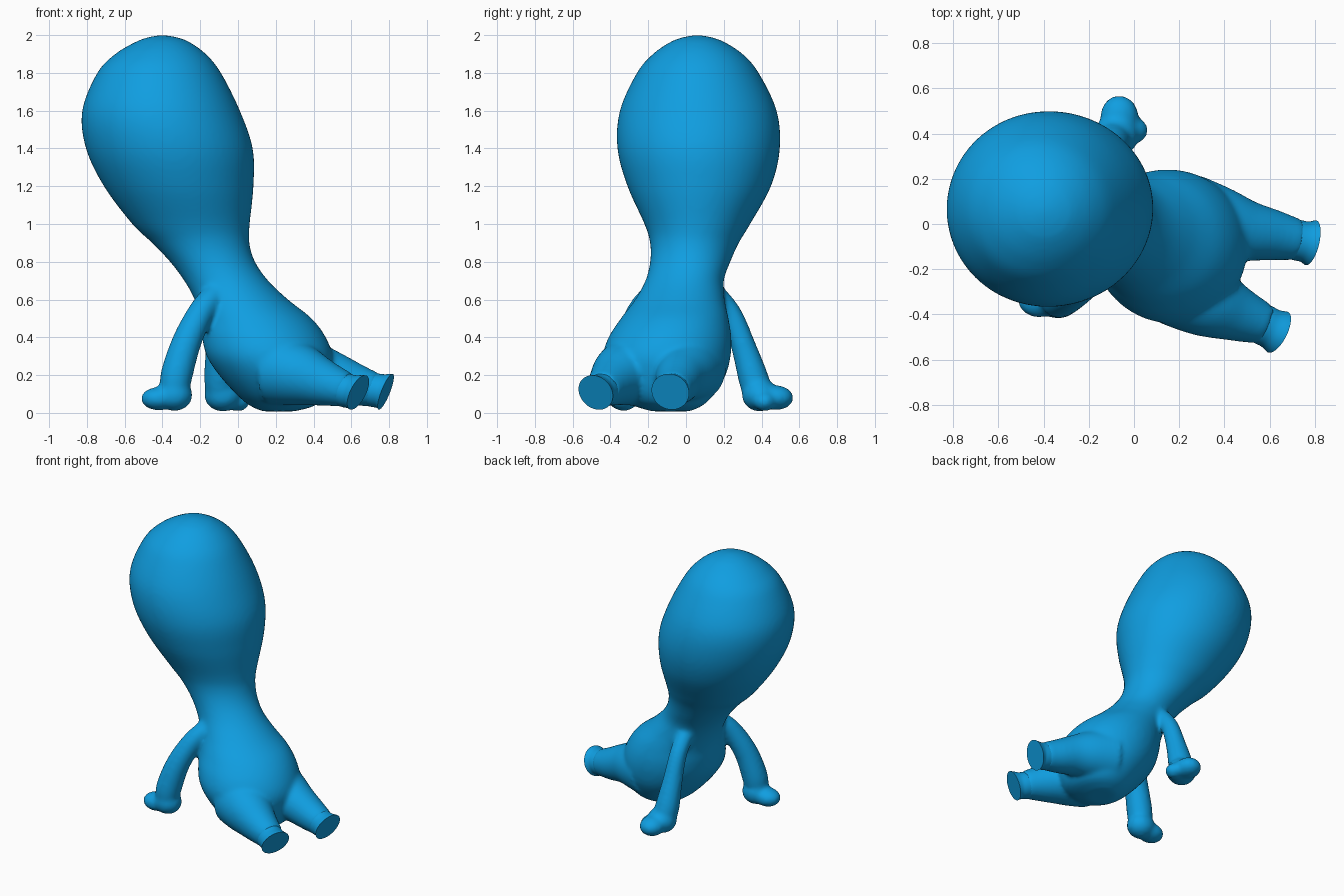
import bpy, bmesh, math
from mathutils import Vector

if "Cube" in bpy.data.objects:
    bpy.data.objects.remove(bpy.data.objects["Cube"])

blue = bpy.data.materials.new("sky blue")
blue.diffuse_color = (0.005, 0.342, 0.75, 1)
blue.use_nodes = True
blue.node_tree.nodes["Principled BSDF"].inputs["Base Color"].default_value = blue.diffuse_color


def spline(rows, steps=6):
    """Catmull-Rom interpolation through rows of numbers."""
    rows = [Vector(r) for r in rows]
    pts = [rows[0]] + rows + [rows[-1]]
    out = []
    for i in range(1, len(pts) - 2):
        a, b, c, d = pts[i - 1:i + 3]
        for s in range(steps):
            t = s / steps
            out.append(0.5 * (2 * b + (c - a) * t + (2 * a - 5 * b + 4 * c - d) * t ** 2
                              + (3 * b - a - 3 * c + d) * t ** 3))
    return out + [rows[-1]]


def loft(name, rings, sides=40):
    """rings: (centre, half axis u, half axis v)."""
    bm = bmesh.new()
    loops = []
    for c, u, v in rings:
        loops.append([bm.verts.new(c + u * math.cos(2 * math.pi * k / sides)
                                   + v * math.sin(2 * math.pi * k / sides)) for k in range(sides)])
    for a, b in zip(loops, loops[1:]):
        for k in range(sides):
            j = (k + 1) % sides
            bm.faces.new((a[k], a[j], b[j], b[k]))
    bm.faces.new(loops[0][::-1])
    bm.faces.new(loops[-1])
    bmesh.ops.recalc_face_normals(bm, faces=bm.faces[:])
    me = bpy.data.meshes.new(name)
    bm.to_mesh(me)
    bm.free()
    me.materials.append(blue)
    ob = bpy.data.objects.new(name, me)
    bpy.context.collection.objects.link(ob)
    return ob


def limb(name, rows, end_normal=None):
    """Round tube through rows of (x, y, z, radius)."""
    p = spline(rows)
    rings = []
    for i, q in enumerate(p):
        t = (p[min(i + 1, len(p) - 1)].xyz - p[max(i - 1, 0)].xyz).normalized()
        if end_normal:
            f = (i / (len(p) - 1)) ** 2
            t = t.lerp(Vector(end_normal).normalized(), f).normalized()
        u = t.cross(Vector((0.3, 1, 0.1))).normalized()
        rings.append((q.xyz, u * q[3], t.cross(u) * q[3]))
    return loft(name, rings)


def ball(name, loc, scale, turn=0):
    bpy.ops.mesh.primitive_uv_sphere_add(segments=32, ring_count=16, location=loc,
                                         rotation=(0, 0, math.radians(turn)))
    ob = bpy.context.object
    ob.name = name
    ob.scale = scale
    ob.data.materials.append(blue)
    return ob


# Head and torso: level slices (z, x min, x max, y min, y max)
profile = [
    (0.008, 0.13, 0.30, -0.18, 0.02), (0.04, 0.06, 0.41, -0.28, 0.09),
    (0.1, -0.01, 0.46, -0.36, 0.15), (0.2, -0.10, 0.49, -0.42, 0.21),
    (0.3, -0.165, 0.50, -0.44, 0.236), (0.4, -0.19, 0.465, -0.41, 0.24),
    (0.5, -0.20, 0.39, -0.345, 0.225), (0.6, -0.23, 0.265, -0.27, 0.205),
    (0.7, -0.285, 0.16, -0.215, 0.20), (0.8, -0.36, 0.09, -0.19, 0.235),
    (0.9, -0.455, 0.06, -0.19, 0.28), (1.0, -0.56, 0.062, -0.22, 0.34),
    (1.2, -0.71, 0.082, -0.31, 0.45), (1.4, -0.805, 0.078, -0.363, 0.497),
    (1.6, -0.825, 0.01, -0.35, 0.48), (1.8, -0.745, -0.09, -0.26, 0.385),
    (1.9, -0.65, -0.17, -0.175, 0.30), (1.965, -0.54, -0.26, -0.08, 0.20),
    (1.99, -0.47, -0.33, -0.01, 0.13), (2.0, -0.41, -0.39, 0.05, 0.07)]
body = loft("body", [(Vector(((a + b) / 2, (c + d) / 2, z)), Vector(((b - a) / 2, 0, 0)),
                      Vector((0, (d - c) / 2, 0))) for z, a, b, c, d in spline(profile)], 64)

parts = [
    # Thighs and shins
    limb("front_leg", [(0.2, -0.27, 0.23, 0.19), (0.33, -0.34, 0.2, 0.165),
                       (0.45, -0.395, 0.16, 0.126), (0.58, -0.445, 0.12, 0.09)]),
    limb("rear_leg", [(0.25, 0.03, 0.24, 0.19), (0.38, 0.0, 0.22, 0.165),
                      (0.5, -0.03, 0.19, 0.135), (0.62, -0.05, 0.15, 0.112),
                      (0.73, -0.072, 0.12, 0.09)]),
    # Arms propped on the ground
    limb("front_arm", [(-0.12, -0.17, 0.62, 0.07), (-0.19, -0.24, 0.54, 0.07),
                       (-0.27, -0.30, 0.38, 0.078), (-0.325, -0.33, 0.2, 0.085),
                       (-0.335, -0.335, 0.1, 0.075)]),
    limb("rear_arm", [(-0.1, 0.15, 0.63, 0.06), (-0.105, 0.24, 0.52, 0.058),
                      (-0.105, 0.305, 0.35, 0.066), (-0.1, 0.355, 0.19, 0.08),
                      (-0.09, 0.38, 0.1, 0.078)]),
    # Hands: palm, finger mitt and thumb
    ball("front_palm", (-0.335, -0.33, 0.095), (0.095, 0.09, 0.085)),
    ball("front_mitt", (-0.42, -0.335, 0.075), (0.095, 0.08, 0.062)),
    ball("rear_palm", (-0.08, 0.39, 0.095), (0.1, 0.095, 0.088)),
    ball("rear_mitt", (-0.065, 0.475, 0.08), (0.085, 0.095, 0.066)),
    ball("rear_thumb", (0.0, 0.415, 0.06), (0.062, 0.06, 0.052)),
]

# Fuse the parts into one soft skin
bpy.ops.object.select_all(action='DESELECT')
for ob in parts + [body]:
    ob.select_set(True)
bpy.context.view_layer.objects.active = body
bpy.ops.object.join()
rm = body.modifiers.new("fuse", 'REMESH')
rm.mode = 'VOXEL'
rm.voxel_size = 0.014
rm.use_smooth_shade = True
sm = body.modifiers.new("soften", 'SMOOTH')
sm.factor = 0.5
sm.iterations = 10
for m in ("fuse", "soften"):
    bpy.ops.object.modifier_apply(modifier=m)

# Flat-ended feet with a slight flare
feet = [
    limb("front_foot", [(0.53, -0.425, 0.132, 0.09), (0.575, -0.447, 0.118, 0.09),
                        (0.605, -0.462, 0.112, 0.09), (0.636, -0.478, 0.108, 0.1)],
         (0.83, -0.42, -0.42)),
    limb("rear_foot", [(0.68, -0.062, 0.13, 0.09), (0.725, -0.072, 0.12, 0.09),
                       (0.755, -0.078, 0.116, 0.091), (0.782, -0.083, 0.112, 0.102)],
         (0.9, -0.22, -0.36)),
]
for ob in feet + [body]:
    bpy.ops.object.select_all(action='DESELECT')
    ob.select_set(True)
    bpy.context.view_layer.objects.active = ob
    bpy.ops.object.shade_smooth_by_angle(angle=math.radians(40))
